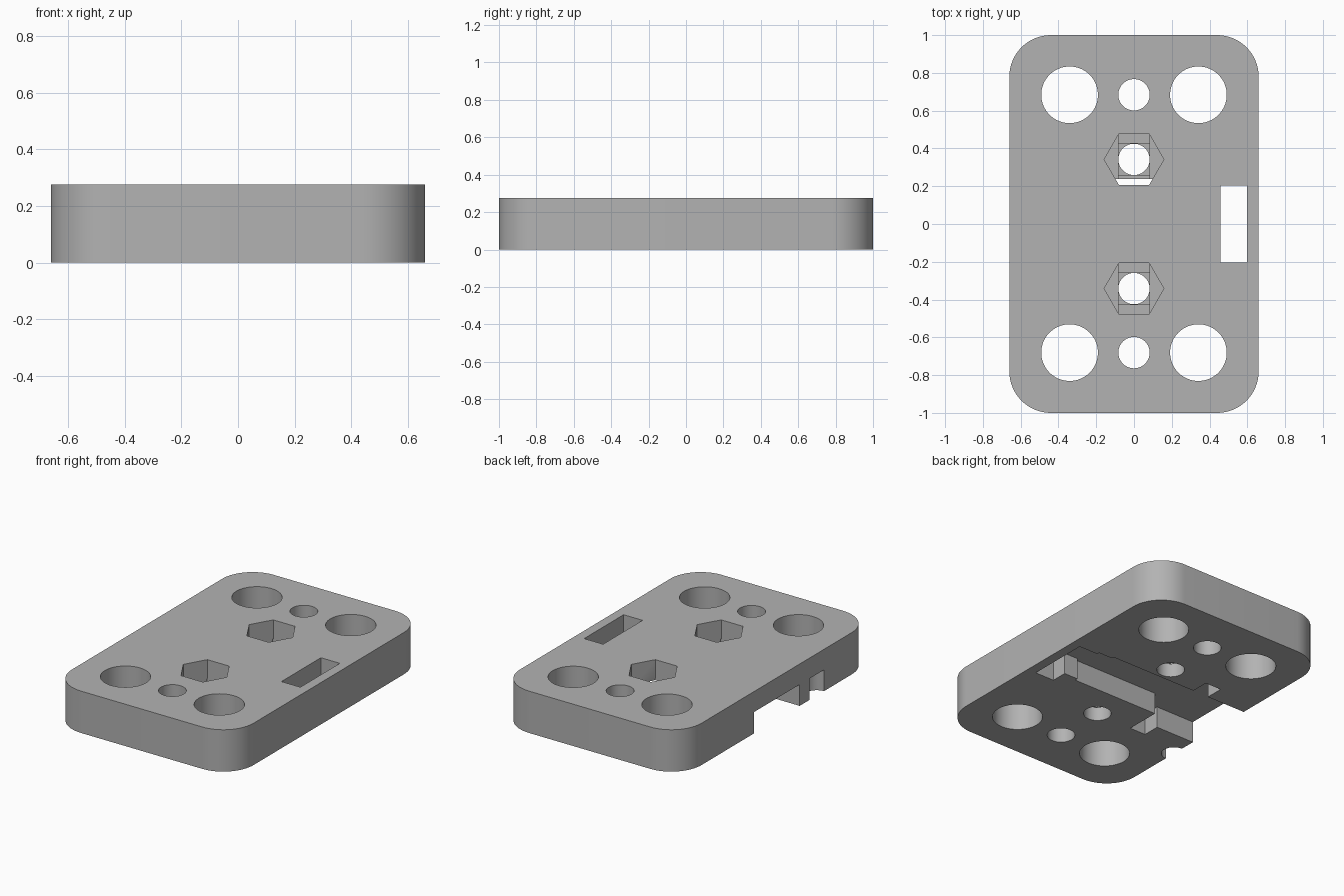
import bpy, bmesh
from math import cos, sin, pi, radians

cube = bpy.data.objects.get("Cube")
if cube:
    bpy.data.objects.remove(cube, do_unlink=True)

HEIGHT = 0.275      # plate thickness
POCKET = 0.14       # depth of the underside recess
BELOW, ABOVE = -0.1, HEIGHT + 0.1

grey = bpy.data.materials.new("plain grey")
grey.use_nodes = True
colour = (0.45, 0.45, 0.45, 1)
grey.diffuse_color = colour
grey.node_tree.nodes["Principled BSDF"].inputs["Base Color"].default_value = colour


def prism(name, outline, bottom, top):
    """Extrude a flat outline from one height to another."""
    bm = bmesh.new()
    face = bm.faces.new([bm.verts.new((x, y, bottom)) for x, y in outline])
    side = bmesh.ops.extrude_face_region(bm, geom=[face])
    moved = [g for g in side["geom"] if isinstance(g, bmesh.types.BMVert)]
    bmesh.ops.translate(bm, verts=moved, vec=(0, 0, top - bottom))
    bmesh.ops.recalc_face_normals(bm, faces=bm.faces)
    mesh = bpy.data.meshes.new(name)
    bm.to_mesh(mesh)
    bm.free()
    obj = bpy.data.objects.new(name, mesh)
    bpy.context.collection.objects.link(obj)
    mesh.materials.append(grey)
    return obj


def ring(x, y, radius, sides=64):
    return [(x + radius * cos(2 * pi * i / sides), y + radius * sin(2 * pi * i / sides))
            for i in range(sides)]


def box(x0, x1, y0, y1):
    return [(x0, y0), (x1, y0), (x1, y1), (x0, y1)]


def rounded_box(w, d, r, steps=16):
    points = []
    for quarter, (sx, sy) in enumerate([(1, 1), (-1, 1), (-1, -1), (1, -1)]):
        for i in range(steps + 1):
            a = (quarter + i / steps) * pi / 2
            points.append((sx * (w - r) + r * cos(a), sy * (d - r) + r * sin(a)))
    return points


plate = prism("mounting_plate", rounded_box(0.66, 1.0, 0.22), 0, HEIGHT)


def cut(name, outline, bottom, top):
    """Subtract a prism from the plate and discard the cutter."""
    cutter = prism(name, outline, bottom, top)
    cutter.hide_render = True
    mod = plate.modifiers.new(name, 'BOOLEAN')
    mod.operation, mod.solver, mod.object = 'DIFFERENCE', 'EXACT', cutter
    bpy.context.view_layer.objects.active = plate
    bpy.ops.object.modifier_apply(modifier=name)
    bpy.data.objects.remove(cutter, do_unlink=True)


# Underside recess, open on one long side, with cross notches and a narrow neck
recess = [(-0.8, -0.237), (-0.38, -0.237), (-0.38, -0.35), (-0.265, -0.35),
          (-0.265, -0.12), (0.36, -0.12), (0.36, -0.1), (0.5, -0.1),
          (0.5, 0.19), (0.459, 0.19), (0.459, 0.222), (0.36, 0.222),
          (0.36, 0.238), (-0.265, 0.238), (-0.265, 0.355), (-0.38, 0.355),
          (-0.38, 0.237), (-0.8, 0.237)]
cut("recess", recess, BELOW, POCKET)

# Through slot and blind half-round edge groove
cut("slot", box(0.459, 0.597, -0.205, 0.205), BELOW, ABOVE)
cut("edge_groove", ring(-0.66, -0.415, 0.075), BELOW, POCKET)

for side, row in ((1, 0.684), (-1, 0.681)):
    # Large and small through holes at each end
    for x, radius in ((-0.341, 0.15), (0, 0.083), (0.341, 0.15)):
        cut("round_hole", ring(x, side * row, radius), BELOW, ABOVE)
    # Hexagonal nut pocket with stepped floor and bolt hole
    y = side * 0.342
    cut("nut_pocket", ring(0, y, 0.158, 6), 0.12, ABOVE)
    cut("floor_step", box(-0.083, 0.083, y - 0.137, y + 0.137), 0.105, 0.15)
    cut("square_step", box(-0.083, 0.083, y - 0.0832, y + 0.0832), 0.09, 0.15)
    cut("bolt_hole", ring(0, y, 0.0828), BELOW, 0.2)

# Smooth the curved walls, keep crisp edges
for o in bpy.context.selected_objects:
    o.select_set(False)
plate.select_set(True)
bpy.context.view_layer.objects.active = plate
bpy.ops.object.shade_smooth_by_angle(angle=radians(30))
